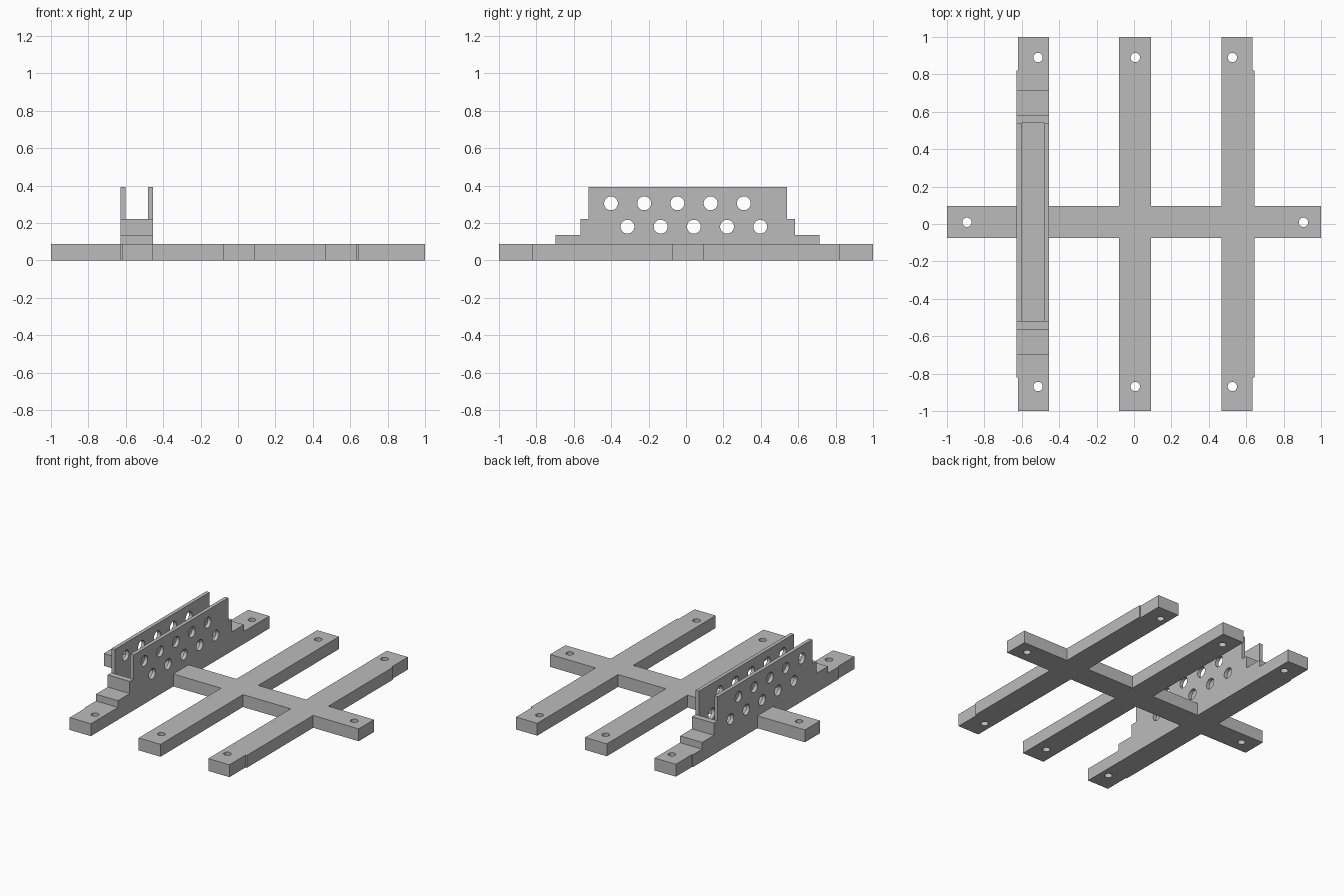
import bpy
import bmesh
from math import pi
from mathutils import Matrix

cube = bpy.data.objects.get("Cube")
if cube:
    bpy.data.objects.remove(cube, do_unlink=True)

grey = bpy.data.materials.new("plain grey")
grey.use_nodes = True
colour = (0.5, 0.5, 0.5, 1)
grey.diffuse_color = colour
grey.node_tree.nodes["Principled BSDF"].inputs["Base Color"].default_value = colour

BASE_TOP = 0.088


def finish(name, bm):
    bmesh.ops.recalc_face_normals(bm, faces=bm.faces)
    mesh = bpy.data.meshes.new(name)
    bm.to_mesh(mesh)
    bm.free()
    obj = bpy.data.objects.new(name, mesh)
    bpy.context.collection.objects.link(obj)
    mesh.materials.append(grey)
    return obj


def extrude_profile(name, points, offset):
    """Make a solid by sweeping a flat outline along an offset."""
    bm = bmesh.new()
    face = bm.faces.new([bm.verts.new(p) for p in points])
    swept = bmesh.ops.extrude_face_region(bm, geom=[face])["geom"]
    verts = [v for v in swept if isinstance(v, bmesh.types.BMVert)]
    bmesh.ops.translate(bm, verts=verts, vec=offset)
    return finish(name, bm)


def add_cylinders(bm, centres, radius, depth, turn=Matrix()):
    for c in centres:
        bmesh.ops.create_cone(bm, cap_ends=True, segments=32, radius1=radius,
                              radius2=radius, depth=depth,
                              matrix=Matrix.Translation(c) @ turn)


def cut(obj, cutter):
    cutter.hide_render = True
    cutter.hide_set(True)
    mod = obj.modifiers.new(cutter.name, "BOOLEAN")
    mod.operation = "DIFFERENCE"
    mod.solver = "EXACT"
    mod.object = cutter


# Base frame: one cross beam and three long beams, the outer two slightly
# wider over the middle stretch
beams = [(-0.62, -0.454, -0.627, -0.454),
         (-0.079, 0.092, -0.079, 0.092),
         (0.467, 0.633, 0.467, 0.643)]
cross_front, cross_back, shoulder = -0.076, 0.095, 0.82


def edge_walk(cross_y, side):
    pts = [(-1, cross_y)]
    for tip_l, tip_r, wide_l, wide_r in beams:
        s = side * shoulder
        pts.append((wide_l, cross_y))
        if wide_l != tip_l:
            pts += [(wide_l, s), (tip_l, s)]
        pts += [(tip_l, side), (tip_r, side)]
        if wide_r != tip_r:
            pts += [(tip_r, s), (wide_r, s)]
        pts.append((wide_r, cross_y))
    return pts + [(1, cross_y)]


outline = edge_walk(cross_front, -1) + edge_walk(cross_back, 1)[::-1]
base = extrude_profile("base_frame", [(x, y, 0) for x, y in outline],
                       (0, 0, BASE_TOP))

# Screw holes at the beam ends
screws = [(x, y, 0.04) for x in (-0.513, 0.007, 0.526) for y in (-0.869, 0.89)]
screws += [(-0.893, 0.009, 0.04), (0.906, 0.009, 0.04)]
bm = bmesh.new()
add_cylinders(bm, screws, 0.025, 0.3)
cut(base, finish("screw_hole_cutter", bm))

# Stepped upright with a channel between two thin walls
steps = [(0.706, 0.136), (0.574, 0.222), (0.531, 0.393)]
MID_Y = 0.009
half, low = [], BASE_TOP
for y, z in steps:
    half += [(y, low), (y, z)]
    low = z
profile = [(y + MID_Y, z) for y, z in half]
profile += [(MID_Y - y, z) for y, z in reversed(half)]
upright = extrude_profile("stepped_upright",
                          [(-0.627, y, z) for y, z in profile],
                          (0.173, 0, 0))

# Channel cutter
channel = [(-0.601, -0.522), (-0.48, -0.522), (-0.48, 0.54), (-0.601, 0.54)]
cut(upright, extrude_profile("channel_cutter",
                             [(x, y, BASE_TOP - 0.02) for x, y in channel],
                             (0, 0, 0.5)))

# Two staggered rows of round holes through the walls
bm = bmesh.new()
for start, z in ((-0.401, 0.305), (-0.313, 0.18)):
    add_cylinders(bm, [(-0.54, start + 0.1775 * i, z) for i in range(5)],
                  0.037, 0.4, Matrix.Rotation(pi / 2, 4, "Y"))
cut(upright, finish("wall_hole_cutter", bm))
